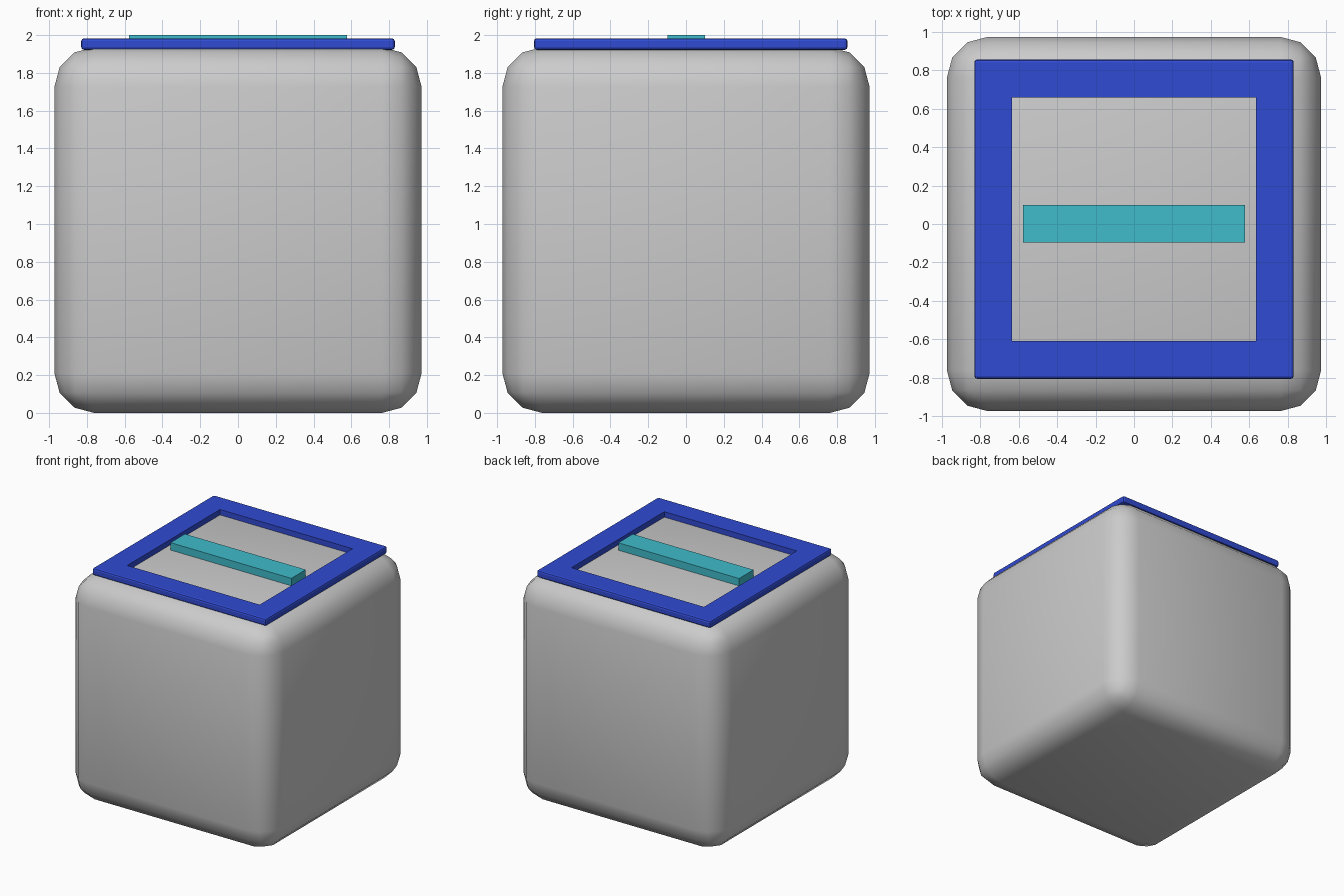
import bpy
import bmesh

if "Cube" in bpy.data.objects:
    bpy.data.objects.remove(bpy.data.objects["Cube"])


def box(name, lo, hi, colour=None):
    size = [b - a for a, b in zip(lo, hi)]
    mid = [(a + b) / 2 for a, b in zip(lo, hi)]
    bpy.ops.mesh.primitive_cube_add(size=1, location=mid)
    ob = bpy.context.object
    ob.name = name
    ob.scale = size
    bpy.ops.object.transform_apply(location=True, rotation=False, scale=True)
    if colour:
        paint(ob, colour)
    return ob


def paint(ob, colour):
    mat = bpy.data.materials.new(ob.name + "_colour")
    mat.diffuse_color = colour
    mat.use_nodes = True
    mat.node_tree.nodes["Principled BSDF"].inputs["Base Color"].default_value = mat.diffuse_color
    ob.data.materials.append(mat)


# Rounded cube body
body = box("body", (-0.972, -0.972, 0), (0.972, 0.972, 1.936))
bev = body.modifiers.new("rounding", 'BEVEL')
bev.width = 0.21
bev.segments = 3
bpy.ops.object.modifier_apply(modifier=bev.name)
bpy.ops.object.shade_smooth()

# Square rim on the top: outer and inner loops bridged into a ring
Z0, Z1 = 1.922, 1.983
outer = (-0.83, -0.805, 0.83, 0.855)
inner = (-0.633, -0.608, 0.633, 0.658)
bm = bmesh.new()


def loop(r, z):
    x0, y0, x1, y1 = r
    return [bm.verts.new((x, y, z)) for x, y in ((x0, y0), (x1, y0), (x1, y1), (x0, y1))]


rings = [loop(outer, Z0), loop(outer, Z1), loop(inner, Z1), loop(inner, Z0)]
for k in range(4):
    a, b = rings[k], rings[(k + 1) % 4]
    for i in range(4):
        j = (i + 1) % 4
        bm.faces.new((a[i], a[j], b[j], b[i]))
bmesh.ops.recalc_face_normals(bm, faces=bm.faces)

# Small chamfer on the rim's outside edges
out_verts = set(rings[0] + rings[1])
edges = [e for e in bm.edges if all(v in out_verts for v in e.verts)]
bmesh.ops.bevel(bm, geom=edges, offset=0.015, segments=2, profile=0.5, affect='EDGES')
mesh = bpy.data.meshes.new("top_rim")
bm.to_mesh(mesh)
bm.free()
rim = bpy.data.objects.new("top_rim", mesh)
bpy.context.collection.objects.link(rim)
paint(rim, (0.03, 0.07, 0.65, 1))

# Bar across the middle of the top
box("top_bar", (-0.577, -0.097, 1.93), (0.577, 0.1, 2.0), (0.05, 0.5, 0.6, 1))
